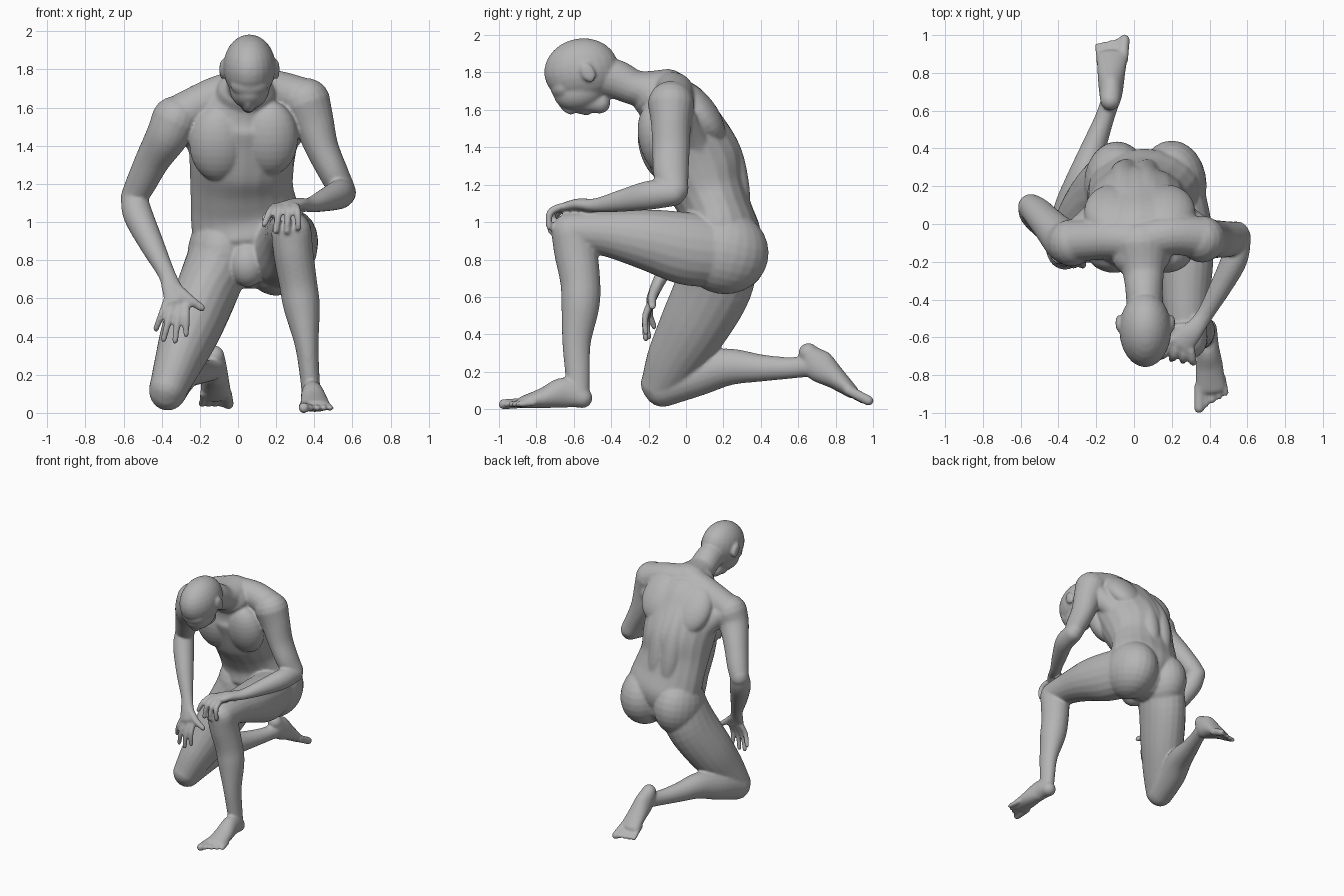
import bpy, bmesh, math
from mathutils import Vector, Matrix

if "Cube" in bpy.data.objects:
    bpy.data.objects.remove(bpy.data.objects["Cube"], do_unlink=True)

TONE = (0.46, 0.46, 0.46, 1)
grey = bpy.data.materials.new("plain_grey")
grey.use_nodes = True
grey.diffuse_color = TONE
grey.node_tree.nodes["Principled BSDF"].inputs["Base Color"].default_value = TONE

bm = bmesh.new()
RING, STEPS = 20, 5


def spline(p0, p1, p2, p3, t):
    return 0.5 * (2 * p1 + (p2 - p0) * t + (2 * p0 - 5 * p1 + 4 * p2 - p3) * t * t
                  + (3 * p1 - p0 - 3 * p2 + p3) * t ** 3)


def limb(points, side=(1, 0, 0)):
    """Round-ended loft; each point is x, y, z, half width along side[, half depth]."""
    pts = [Vector(p if len(p) == 5 else (*p, p[3])) for p in points]
    path = []
    for i in range(len(pts) - 1):
        quad = (pts[max(i - 1, 0)], pts[i], pts[i + 1], pts[min(i + 2, len(pts) - 1)])
        path += [spline(*quad, s / STEPS) for s in range(STEPS)]
    path.append(pts[-1])
    centres = [Vector(p[:3]) for p in path]
    n = len(path)
    tang = [(centres[min(i + 1, n - 1)] - centres[max(i - 1, 0)]).normalized() for i in range(n)]
    # rings with rounded ends
    caps = [math.radians(a) for a in (80, 60, 40, 20)]
    rows = [(0, -math.sin(a), math.cos(a)) for a in caps]
    rows += [(i, 0, 1) for i in range(n)]
    rows += [(n - 1, math.sin(a), math.cos(a)) for a in reversed(caps)]
    rings = []
    for i, shift, scale in rows:
        t = tang[i]
        u = Vector(side)
        u = (u - t * u.dot(t)).normalized()
        v = t.cross(u)
        a, b = path[i][3], path[i][4]
        c = centres[i] + t * shift * min(a, b)
        rings.append([bm.verts.new(c + u * a * scale * math.cos(k * math.tau / RING)
                                   + v * b * scale * math.sin(k * math.tau / RING)) for k in range(RING)])
    for r, s in zip(rings, rings[1:]):
        for k in range(RING):
            m = (k + 1) % RING
            bm.faces.new((r[k], r[m], s[m], s[k]))
    bm.faces.new(rings[0][::-1])
    bm.faces.new(rings[-1])


def ball(centre, radii, tilt=0):
    """Ellipsoid, tilted about x by degrees."""
    m = Matrix.Translation(centre) @ Matrix.Rotation(math.radians(tilt), 4, 'X') @ Matrix.Diagonal((*radii, 1))
    bmesh.ops.create_uvsphere(bm, u_segments=24, v_segments=14, radius=1, matrix=m)


# Torso, leaning forward
limb([(.055, .19, .83, .26, .18), (.055, .19, .93, .295, .21), (.035, .165, 1.05, .285, .19),
      (.02, .12, 1.17, .27, .205), (.02, .065, 1.31, .275, .245), (.03, -.025, 1.49, .29, .225),
      (.03, -.09, 1.6, .26, .2), (.04, -.16, 1.67, .16, .13)], (1, 0, .06))
# Buttocks and pelvis
ball((.2, .205, .84), (.185, .238, .225), -12)
ball((-.09, .21, .83), (.175, .228, .225), 12)
ball((.05, .05, .78), (.1, .1, .12))
# Chest, shoulder blades, flanks and the ridges either side of the spine
for s in (-1, 1):
    x, up = .03 + s * .135, s * .015
    ball((x, -.14, 1.425 + up), (.15, .112, .2), 14)
    ball((.03 + s * .14, .065, 1.575 + up), (.155, .095, .2), 38)
    limb([(.02 + s * .18, .1, 1.2, .08), (.02 + s * .2, .055, 1.4, .085),
          (.03 + s * .29, -.03, 1.53 + up, .09)])
    x = .005 + s * .055
    limb([(x + .02, .275, 1.03, .07), (x, .26, 1.2, .078), (x, .21, 1.39, .08),
          (x + .01, .095, 1.56, .075), (x + .02, -.04, 1.69, .07)])
# Collar and shoulder slopes
limb([(.04, -.09, 1.7, .11), (.2, -.06, 1.69, .105), (.36, -.07, 1.64, .11)], (0, 1, 0))
limb([(.04, -.09, 1.7, .11), (-.12, -.08, 1.655, .105), (-.3, -.09, 1.56, .11)], (0, 1, 0))

# Neck and head, bowed
limb([(.04, -.1, 1.7, .15, .12), (.05, -.26, 1.715, .11, .095), (.055, -.38, 1.765, .098, .105),
      (.06, -.5, 1.78, .1)])
ball((.06, -.56, 1.812), (.138, .2, .17), 12)
ball((.06, -.57, 1.70), (.105, .14, .105), 12)
ball((.06, -.655, 1.72), (.1, .07, .065), 30)
limb([(.06, -.57, 1.65, .072, .06), (.06, -.46, 1.635, .055, .055)])
limb([(.055, -.685, 1.665, .016), (.055, -.65, 1.615, .02), (.055, -.615, 1.592, .026, .02)])
limb([(.055, -.575, 1.61, .035, .03), (.055, -.53, 1.6, .035, .03)])
for s in (-1, 1):
    ball((.06 + s * .142, -.525, 1.8), (.016, .038, .056), 30)

# Left arm, forearm resting across the raised knee
limb([(.36, -.08, 1.63, .125), (.395, -.08, 1.53, .108), (.44, -.08, 1.39, .088, .1),
      (.5, -.08, 1.26, .078, .095), (.545, -.065, 1.17, .07, .08)])
limb([(.55, -.07, 1.155, .07), (.53, -.19, 1.145, .07, .078), (.455, -.34, 1.115, .058, .06),
      (.375, -.48, 1.09, .045, .038), (.31, -.57, 1.095, .055, .032),
      (.25, -.635, 1.08, .07, .028)], (.87, -.49, 0))
for i, z in enumerate((.985, .95, .95, .97)):
    limb([(.192 + .037 * i, -.615 - .018 * i, 1.082, .021), (.165 + .049 * i, -.685 - .014 * i, 1.05, .02),
          (.137 + .06 * i, -.708 - .008 * i, z, .016)])
limb([(.3, -.55, 1.085, .028), (.2, -.555, 1.06, .025), (.14, -.6, 1.02, .02)], (0, 0, 1))

# Right arm, hanging with the hand on the lowered thigh
limb([(-.33, -.1, 1.535, .125), (-.372, -.085, 1.45, .112), (-.445, -.01, 1.33, .092),
      (-.51, .06, 1.2, .08), (-.545, .09, 1.13, .07)])
limb([(-.545, .09, 1.14, .068), (-.525, .05, 1.04, .078), (-.45, -.04, .88, .064),
      (-.375, -.12, .73, .046, .04), (-.345, -.16, .65, .055, .032), (-.32, -.185, .59, .068, .027)])
for i, tip in enumerate(((-.43, -.17, .44), (-.39, -.2, .385), (-.33, -.215, .375), (-.272, -.215, .41))):
    base = Vector((-.373 + .034 * i, -.18, .585))
    mid = base.lerp(Vector(tip), .5) + Vector((0, -.02, 0))
    limb([(*base, .021), (*mid, .019), (*tip, .016)])
limb([(-.34, -.15, .67, .03), (-.26, -.18, .6, .026), (-.19, -.18, .55, .02)], (0, 1, 0))

# Left leg, foot planted forward
limb([(.19, .18, .84, .18, .19), (.25, 0, .86, .16, .195), (.275, -.2, .905, .145, .165),
      (.275, -.42, .94, .122, .125), (.28, -.6, .95, .105)])
limb([(.28, -.615, .945, .106), (.29, -.59, .84, .105, .115), (.315, -.565, .68, .1, .107),
      (.335, -.565, .55, .095, .102), (.36, -.585, .36, .063, .077), (.375, -.58, .2, .052, .067),
      (.385, -.575, .09, .05, .06)])
limb([(.385, -.555, .06, .055), (.39, -.65, .088, .06, .082), (.4, -.76, .06, .073, .056),
      (.405, -.87, .038, .08, .033)])
for i in range(5):
    r = .028 if i == 0 else .017
    limb([(.346 + .031 * i, -.86 + .012 * i, .034, r), (.345 + .035 * i, -.975 + .02 * i, .026, r)])

# Right leg, kneeling with the foot trailing
limb([(-.085, .19, .84, .17, .2), (-.155, .15, .66, .165, .205), (-.245, .04, .44, .155, .185),
      (-.315, -.065, .26, .125, .15), (-.365, -.135, .13, .1, .11)])
limb([(-.368, -.13, .12, .1, .11), (-.33, .06, .18, .1, .11), (-.275, .22, .225, .09, .1),
      (-.215, .4, .22, .067, .073), (-.16, .55, .22, .052, .058), (-.125, .65, .23, .05, .057)])
limb([(-.125, .655, .3, .054, .054), (-.122, .71, .235, .064, .087), (-.12, .8, .165, .074, .06),
      (-.115, .885, .095, .082, .037)])
for i in range(5):
    r = .028 if i == 0 else .017
    limb([(-.058 - .031 * i, .87 - .006 * i, .1, r), (-.05 - .035 * i, .976 - .008 * i, .045, r)])

# One continuous skin over all the parts
bmesh.ops.recalc_face_normals(bm, faces=bm.faces)
mesh = bpy.data.meshes.new("kneeling_figure")
bm.to_mesh(mesh)
bm.free()
mesh.materials.append(grey)
mesh.polygons.foreach_set("use_smooth", [True] * len(mesh.polygons))
body = bpy.data.objects.new("kneeling_figure", mesh)
bpy.context.collection.objects.link(body)
skin = body.modifiers.new("skin", 'REMESH')
skin.mode = 'VOXEL'
skin.voxel_size = 0.0085
skin.use_smooth_shade = True
soften = body.modifiers.new("soften", 'SMOOTH')
soften.factor = 0.5
soften.iterations = 9
